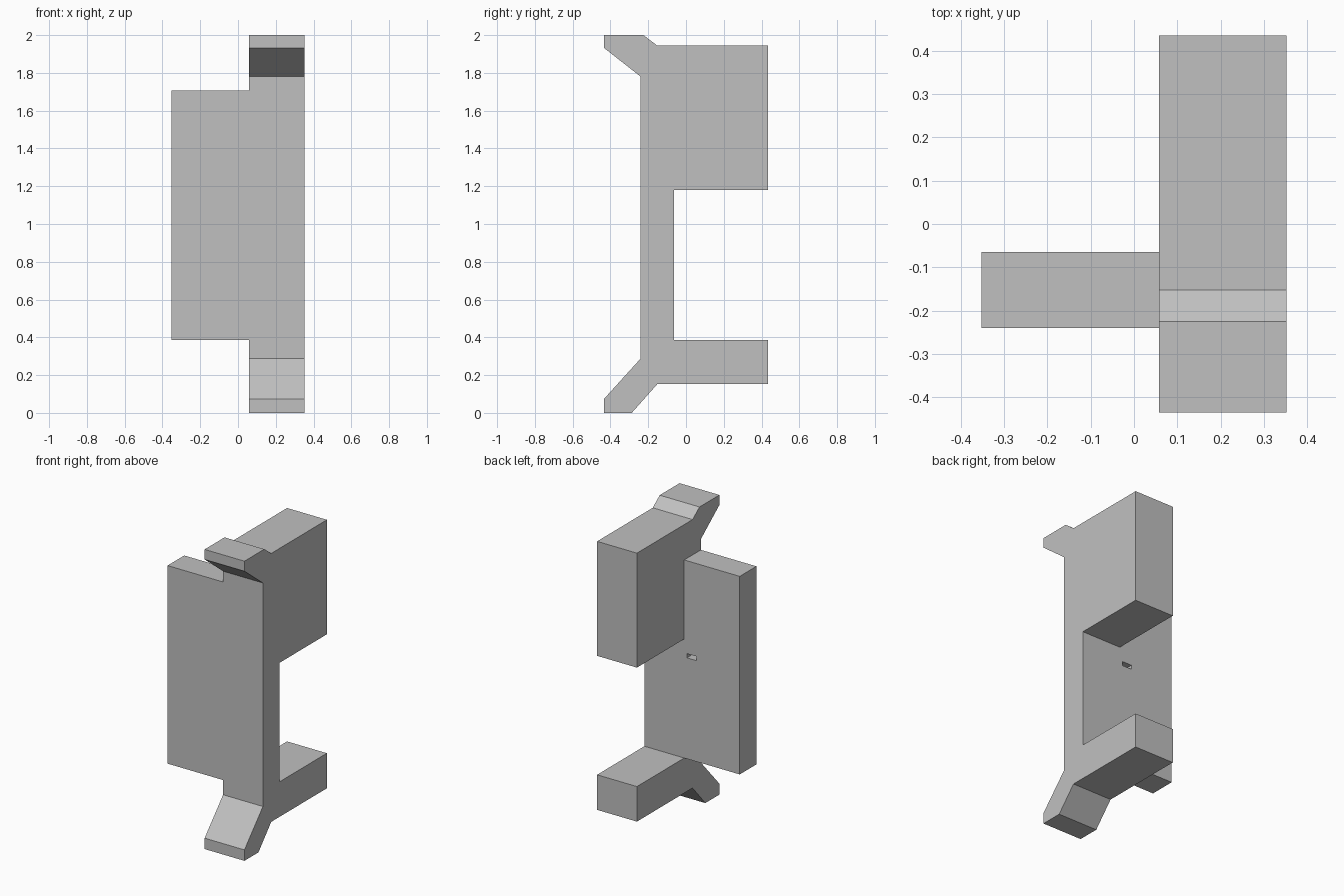
import bpy
import bmesh

cube = bpy.data.objects.get("Cube")
if cube:
    bpy.data.objects.remove(cube, do_unlink=True)

grey = bpy.data.materials.new("plain grey")
grey.use_nodes = True
colour = (0.53, 0.53, 0.53, 1)
grey.diffuse_color = colour
grey.node_tree.nodes["Principled BSDF"].inputs["Base Color"].default_value = colour


def extrude_profile(name, profile, x0, x1):
    """Extrude a (y, z) outline along x."""
    bm = bmesh.new()
    face = bm.faces.new([bm.verts.new((x0, y, z)) for y, z in profile])
    geom = bmesh.ops.extrude_face_region(bm, geom=[face])["geom"]
    verts = [v for v in geom if isinstance(v, bmesh.types.BMVert)]
    bmesh.ops.translate(bm, verts=verts, vec=(x1 - x0, 0, 0))
    bmesh.ops.recalc_face_normals(bm, faces=bm.faces)
    mesh = bpy.data.meshes.new(name)
    bm.to_mesh(mesh)
    bm.free()
    mesh.materials.append(grey)
    obj = bpy.data.objects.new(name, mesh)
    bpy.context.collection.objects.link(obj)
    return obj


def box(name, x0, x1, y0, y1, z0, z1):
    return extrude_profile(name, [(y0, z0), (y1, z0), (y1, z1), (y0, z1)], x0, x1)


def combine(target, tool, operation):
    """Apply a boolean and discard the tool object."""
    mod = target.modifiers.new(operation, "BOOLEAN")
    mod.operation = operation
    mod.solver = "EXACT"
    mod.object = tool
    bpy.context.view_layer.objects.active = target
    bpy.ops.object.modifier_apply(modifier=mod.name)
    bpy.data.objects.remove(tool, do_unlink=True)


FRONT, BACK, END = -0.24, -0.064, 0.435
INNER, OUTER = 0.058, 0.352

# Bracket body: upper block, lower arm and the two angled lips
bracket = extrude_profile("clip_bracket", [
    (-END, 2.0), (-0.225, 2.0), (-0.152, 1.944), (END, 1.944),
    (END, 1.18), (BACK, 1.18), (BACK, 0.386), (END, 0.386),
    (END, 0.152), (-0.152, 0.152), (-0.287, 0), (-END, 0),
    (-END, 0.073), (FRONT, 0.288), (FRONT, 1.78), (-END, 1.933),
], INNER, OUTER)

# Side plate, overlapping the body so that they merge into one solid
plate = box("side_plate", -OUTER, 0.2, FRONT, BACK, 0.386, 1.708)
combine(bracket, plate, "UNION")

# Small slot in the back of the plate
slot = box("slot_cutter", -0.034, 0.038, BACK - 0.1, 0.1, 1.06, 1.088)
slot.hide_render = True
combine(bracket, slot, "DIFFERENCE")
